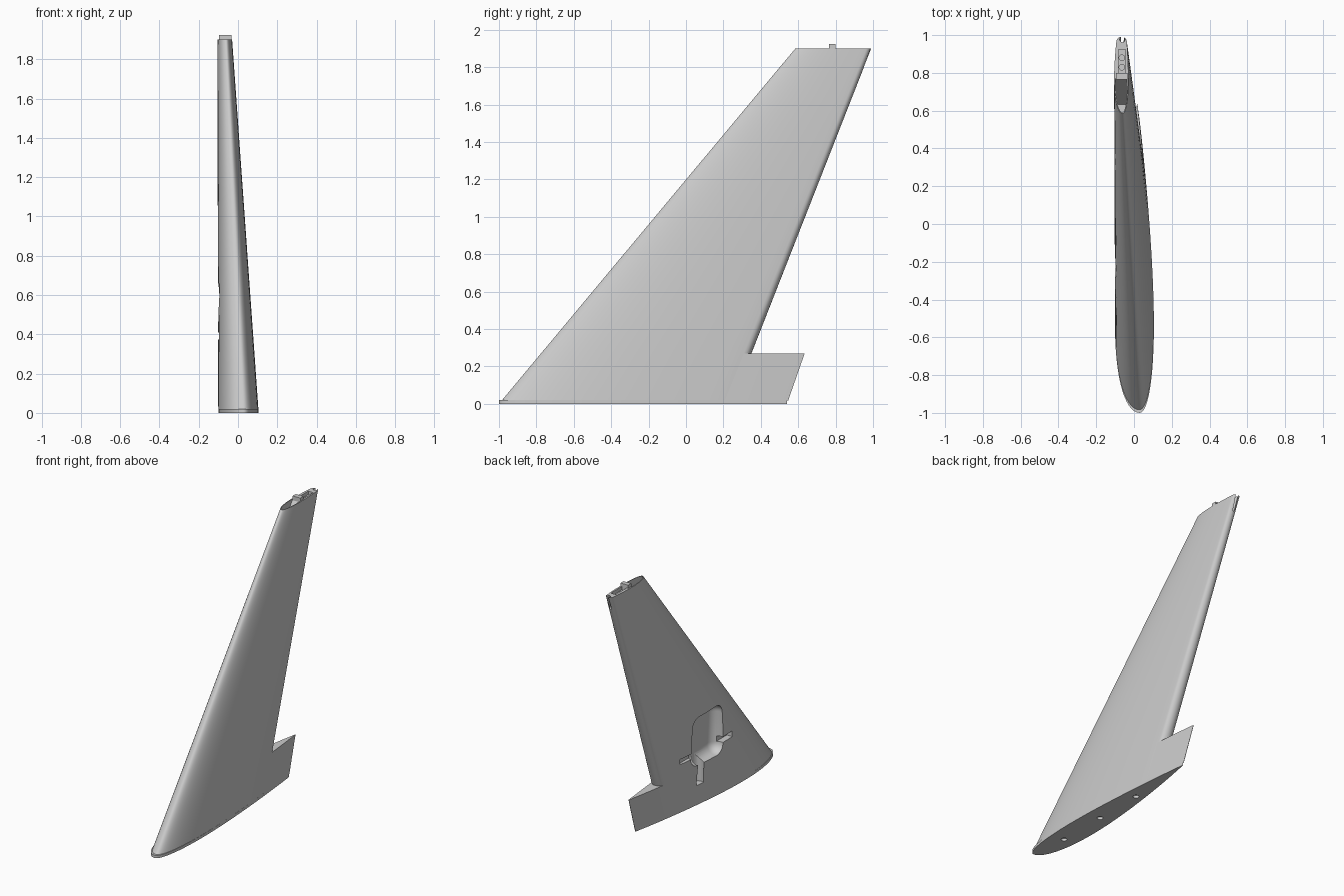
import bpy, bmesh, math
from mathutils import Matrix, Vector

if "Cube" in bpy.data.objects:
    bpy.data.objects.remove(bpy.data.objects["Cube"])

grey = bpy.data.materials.new("light_grey")
grey.diffuse_color = (0.6, 0.6, 0.6, 1)
grey.use_nodes = True
grey.node_tree.nodes["Principled BSDF"].inputs["Base Color"].default_value = grey.diffuse_color
H = 1.9          # tip height
N = 28           # points along each side of the section


def lerp(a, b, t):
    return a + (b - a) * t


def foil(z, inset=0.0):
    """Leading edge y, chord, chord line x, left and right half thickness."""
    t = z / H
    return (lerp(-1, 0.585, t) + inset, lerp(1.54, 0.62, t), lerp(0.03, -0.06, t),
            lerp(0.13, 0.045, t) - inset, lerp(0.075, 0.03, t) - inset)


def thick(f):
    return max(0.0, 10 * (0.2969 * math.sqrt(f) - 0.126 * f - 0.3516 * f**2
                          + 0.2843 * f**3 - 0.1036 * f**4)) + 0.012 * f


def hinge_fraction(z):
    """Chord fraction where the rounded hinge edge begins, and its radius."""
    le, c, x, a, b = foil(z)
    hinge = 0.244 + 0.393 * z
    r = (a + b) / 2 * thick((hinge - le) / c)
    return (hinge - r - le) / c, r


def section(z, f0, f1, inset=0.0, nose=0.0):
    """Closed airfoil outline from chord fraction f0 to f1."""
    le, c, x, a, b = foil(z, inset)
    fs = [lerp(f0, f1, 1 - math.cos(math.pi / 2 * i / N)) for i in range(N + 1)]
    left = [(x - a * thick(f), le + c * f) for f in reversed(fs)]
    right = [(x + b * thick(f), le + c * f) for f in fs]
    pts = left + (right[1:] if f0 == 0 else right)
    if nose:                                   # rounded trailing end
        (xl, y), xr = left[0], right[-1][0]
        for i in range(1, 10):
            g = math.pi * i / 10
            pts.append(((xl + xr) / 2 + (xr - xl) / 2 * math.cos(g), y + nose * math.sin(g)))
    return pts


def finish(bm, name):
    bmesh.ops.recalc_face_normals(bm, faces=bm.faces)
    me = bpy.data.meshes.new(name)
    bm.to_mesh(me)
    bm.free()
    ob = bpy.data.objects.new(name, me)
    bpy.context.collection.objects.link(ob)
    me.materials.append(grey)
    return ob


def loft(name, rings):
    """Skin a list of (z, outline) rings and cap both ends."""
    bm = bmesh.new()
    rows = [[bm.verts.new((x, y, z)) for x, y in pts] for z, pts in rings]
    n = len(rows[0])
    for lo, hi in zip(rows, rows[1:]):
        for i in range(n):
            j = (i + 1) % n
            bm.faces.new((lo[i], lo[j], hi[j], hi[i]))
    bm.faces.new(rows[0])
    bm.faces.new(rows[-1])
    return finish(bm, name)


def box(name, lo, hi, bevel=0.0):
    bm = bmesh.new()
    lo, hi = Vector(lo), Vector(hi)
    bmesh.ops.create_cube(bm, size=1, matrix=Matrix.Translation((lo + hi) / 2)
                          @ Matrix.Diagonal((*(hi - lo), 1)))
    if bevel:
        bmesh.ops.bevel(bm, geom=bm.edges[:], offset=bevel, segments=8, profile=0.5,
                        affect='EDGES')
    return finish(bm, name)


def rod(name, p, q, r):
    bm = bmesh.new()
    p, q = Vector(p), Vector(q)
    rot = (q - p).to_track_quat('Z', 'Y').to_matrix().to_4x4()
    bmesh.ops.create_cone(bm, cap_ends=True, segments=24, radius1=r, radius2=r,
                          depth=(q - p).length, matrix=Matrix.Translation((p + q) / 2) @ rot)
    return finish(bm, name)


def cut(ob, cutters):
    bpy.context.view_layer.objects.active = ob
    for c in cutters:
        c.hide_render = True
        m = ob.modifiers.new("cut", 'BOOLEAN')
        m.operation, m.solver, m.object = 'DIFFERENCE', 'EXACT', c
        bpy.ops.object.modifier_apply(modifier=m.name)
        bpy.data.objects.remove(c)


# Main swept panel with rounded hinge edge
rings = []
for i in range(9):
    z = lerp(0.019, H, i / 8)
    f, r = hinge_fraction(z)
    rings.append((z, section(z, 0, f, nose=r)))
panel = loft("main_panel", rings)

# Fixed trailing tab at the root
tab = loft("root_tab", [(z, section(z, hinge_fraction(z)[0], 1)) for z in (0.019, 0.27)])

# Root rib with dowel holes
rib = loft("root_rib", [(z, section(0, 0, 1)) for z in (0, 0.02)])
cut(rib, [rod("dowel_cutter", (0, y, -0.05), (0, y, 0.05), 0.02) for y in (-0.72, -0.35, 0.02)])

cut(panel, [
    # Servo bay, mounting slot and cable duct in the left skin
    box("bay_cutter", (-0.3, -0.28, 0.30), (-0.02, 0.06, 0.66), 0.07),
    box("slot_cutter", (-0.3, -0.39, 0.37), (-0.055, 0.17, 0.41)),
    rod("duct_cutter", (-0.06, -0.05, 0.15), (-0.06, -0.05, 0.4), 0.04),
    # Hollow tip: front cavity, rear recess, bolt holes and hinge pin hole
    loft("cavity_cutter", [(z, section(z, 0, 0.29, inset=0.006)) for z in (1.7, 1.93)]),
    box("recess_cutter", (-0.083, 0.80, 1.875), (-0.044, 0.925, 2.0)),
    rod("bolt_cutter", (-0.064, 0.83, 1.8), (-0.064, 0.83, 2), 0.015),
    rod("bolt_cutter", (-0.064, 0.88, 1.8), (-0.064, 0.88, 2), 0.015),
    rod("pin_cutter", (-0.062, 0.937, 1.8), (-0.062, 0.985, 1.92), 0.014),
])

# Locating peg across the tip
peg = box("tip_peg", (-0.096, 0.765, 1.85), (-0.034, 0.80, 1.923))

# Smooth skins with crisp edges
for ob in (panel, tab, rib):
    bpy.ops.object.select_all(action='DESELECT')
    ob.select_set(True)
    bpy.context.view_layer.objects.active = ob
    bpy.ops.object.shade_smooth_by_angle(angle=math.radians(30))
